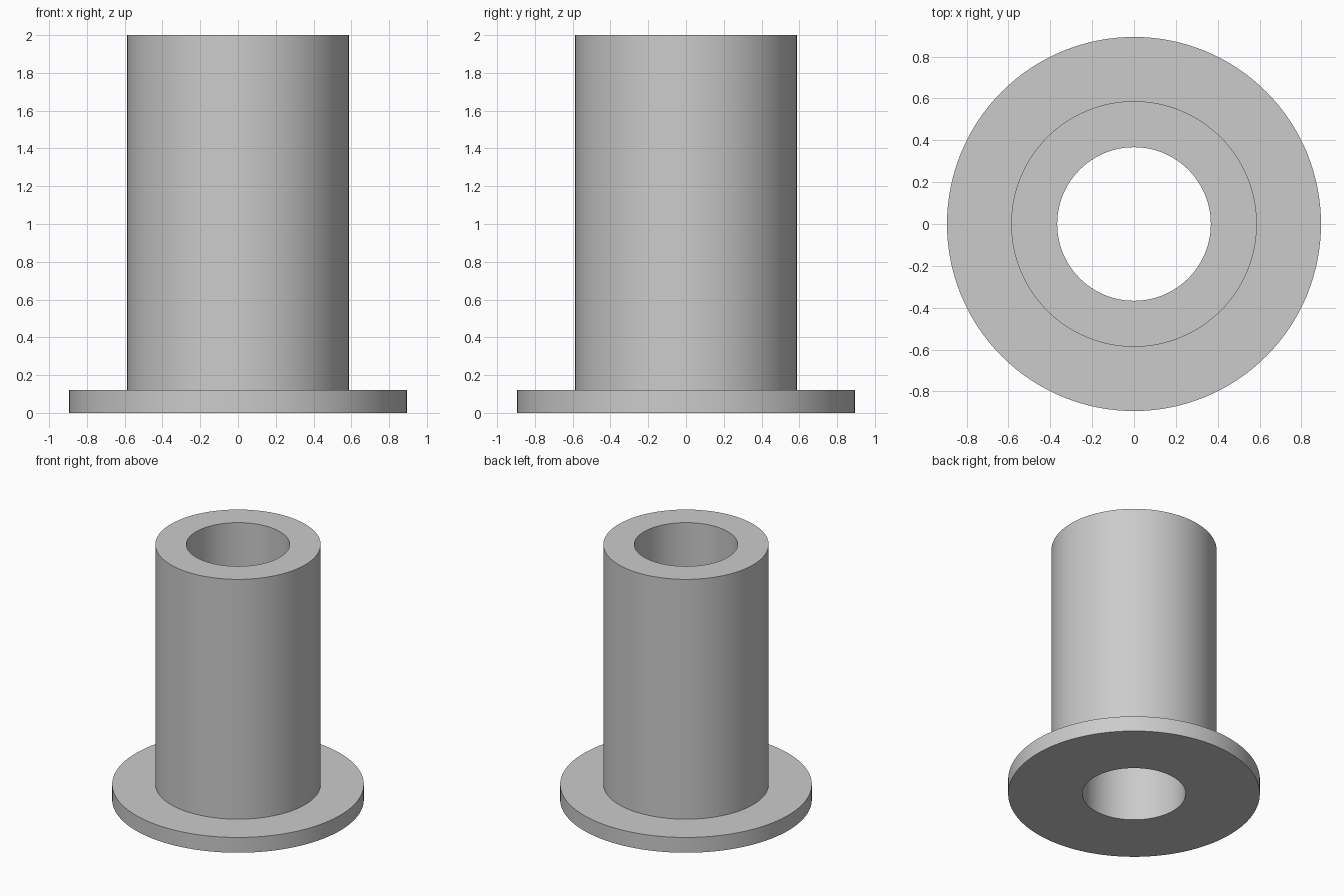
import bpy
import bmesh
from math import cos, sin, tau, radians

cube = bpy.data.objects.get("Cube")
if cube:
    bpy.data.objects.remove(cube, do_unlink=True)

SEGMENTS = 128
BORE, TUBE, FLANGE = 0.367, 0.587, 0.894   # radii
FLANGE_TOP, HEIGHT = 0.12, 2.0

# Plain grey
grey = bpy.data.materials.new("plain_grey")
grey.use_nodes = True
colour = (0.6, 0.6, 0.6, 1.0)
grey.diffuse_color = colour
grey.node_tree.nodes["Principled BSDF"].inputs["Base Color"].default_value = colour

# Closed cross-section of the flanged sleeve, as (radius, height)
profile = [(BORE, 0), (FLANGE, 0), (FLANGE, FLANGE_TOP),
           (TUBE, FLANGE_TOP), (TUBE, HEIGHT), (BORE, HEIGHT)]

# Revolve the section about z
bm = bmesh.new()
rings = []
for r, z in profile:
    angles = [tau * i / SEGMENTS for i in range(SEGMENTS)]
    rings.append([bm.verts.new((r * cos(a), r * sin(a), z)) for a in angles])
for k, lower in enumerate(rings):
    upper = rings[(k + 1) % len(rings)]
    for i in range(SEGMENTS):
        j = (i + 1) % SEGMENTS
        bm.faces.new((lower[i], lower[j], upper[j], upper[i]))
bmesh.ops.recalc_face_normals(bm, faces=bm.faces)

mesh = bpy.data.meshes.new("flanged_sleeve")
bm.to_mesh(mesh)
bm.free()
mesh.materials.append(grey)
sleeve = bpy.data.objects.new("flanged_sleeve", mesh)
bpy.context.collection.objects.link(sleeve)

# Smooth walls, crisp rims
bpy.ops.object.select_all(action="DESELECT")
sleeve.select_set(True)
bpy.context.view_layer.objects.active = sleeve
bpy.ops.object.shade_smooth_by_angle(angle=radians(30))
